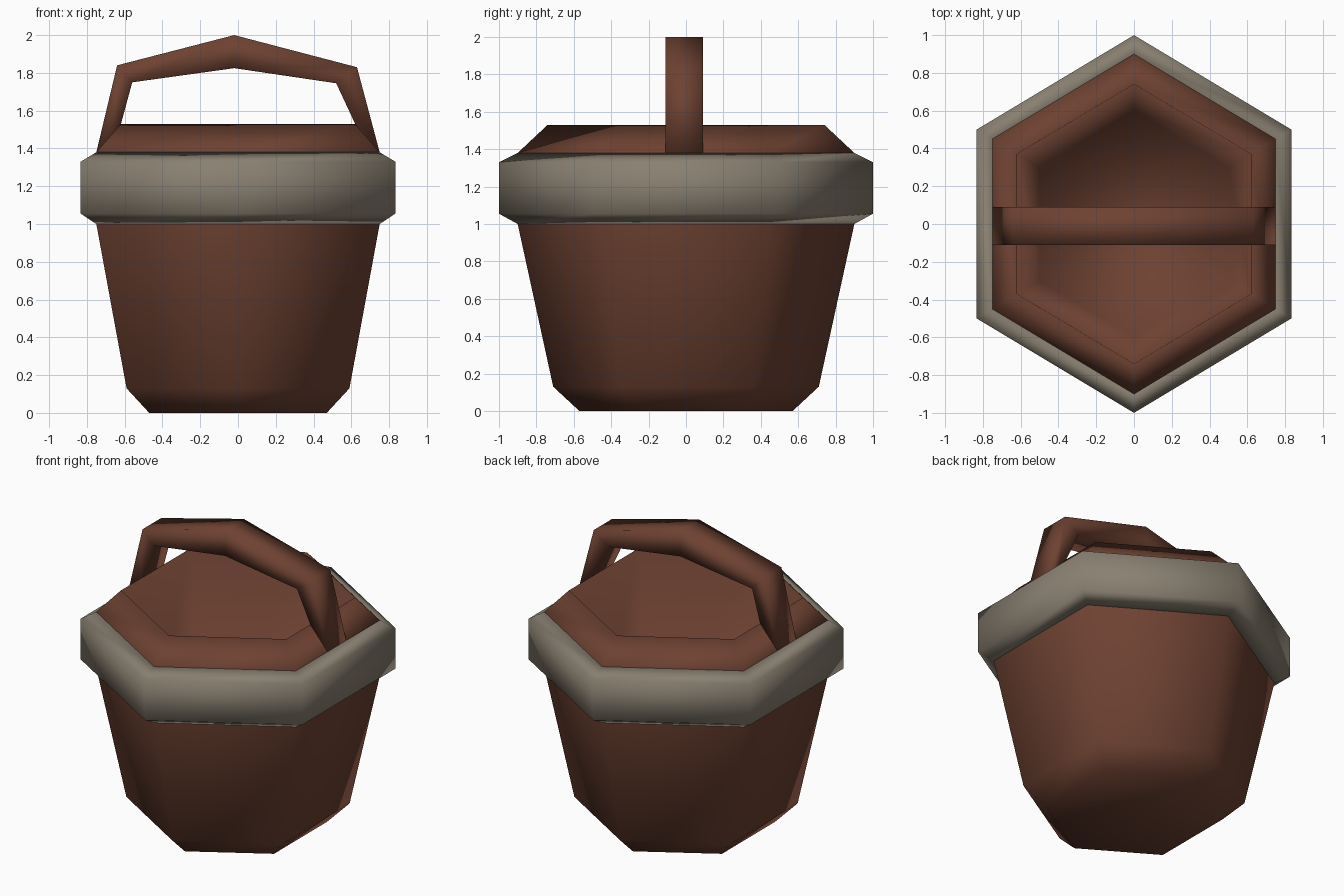
import bpy
import bmesh

cube = bpy.data.objects.get("Cube")
if cube:
    bpy.data.objects.remove(cube, do_unlink=True)


def make_material(name, rgb):
    mat = bpy.data.materials.new(name)
    mat.use_nodes = True
    mat.diffuse_color = (*rgb, 1)
    bsdf = mat.node_tree.nodes["Principled BSDF"]
    bsdf.inputs["Base Color"].default_value = (*rgb, 1)
    bsdf.inputs["Roughness"].default_value = 0.8
    return mat


def finish(bm, name, mat):
    bmesh.ops.recalc_face_normals(bm, faces=bm.faces)
    for face in bm.faces:
        face.smooth = True
    mesh = bpy.data.meshes.new(name)
    bm.to_mesh(mesh)
    bm.free()
    mesh.materials.append(mat)
    obj = bpy.data.objects.new(name, mesh)
    bpy.context.collection.objects.link(obj)
    return obj


def hex_ring(bm, half_x, half_y, z):
    """Six-sided ring with points at the front and back."""
    h = half_y / 2
    corners = [(0, -half_y), (half_x, -h), (half_x, h),
               (0, half_y), (-half_x, h), (-half_x, -h)]
    return [bm.verts.new((x, y, z)) for x, y in corners]


def bridge(bm, a, b):
    n = len(a)
    for i in range(n):
        j = (i + 1) % n
        bm.faces.new((a[i], a[j], b[j], b[i]))


def hex_loft(name, profile, mat, closed_loop=False):
    """Loft hexagons through (half_x, half_y, z) steps, capped or joined up."""
    bm = bmesh.new()
    rings = [hex_ring(bm, *step) for step in profile]
    for a, b in zip(rings, rings[1:]):
        bridge(bm, a, b)
    if closed_loop:
        bridge(bm, rings[-1], rings[0])
    else:
        bm.faces.new(rings[0])
        bm.faces.new(rings[-1])
    return finish(bm, name, mat)


brown = make_material("brown wood", (0.155, 0.054, 0.032))
grey = make_material("warm grey band", (0.25, 0.215, 0.165))

# Bucket: outer wall, sloping lip, then the hollow inside and its floor
hex_loft("bucket_body", [
    (0.47, 0.57, 0), (0.59, 0.71, 0.13), (0.75, 0.90, 1.0), (0.75, 0.90, 1.38),
    (0.62, 0.74, 1.53), (0.50, 0.60, 0.15)], brown)

# Bevelled band around the top
hex_loft("rim_band", [
    (0.75, 0.90, 1.0), (0.833, 1.0, 1.055), (0.833, 1.0, 1.33),
    (0.75, 0.90, 1.38)], grey, closed_loop=True)

# Handle: rectangular sections following outer and inner outlines
outer = [(-0.75, 1.38), (-0.64, 1.84), (-0.02, 2.0), (0.63, 1.83), (0.75, 1.38)]
inner = [(-0.66, 1.38), (-0.56, 1.75), (-0.02, 1.825), (0.52, 1.745), (0.69, 1.38)]
bm = bmesh.new()
sections = []
for (ox, oz), (ix, iz) in zip(outer, inner):
    corners = [(ox, -0.11, oz), (ox, 0.09, oz), (ix, 0.09, iz), (ix, -0.11, iz)]
    sections.append([bm.verts.new(c) for c in corners])
for a, b in zip(sections, sections[1:]):
    bridge(bm, a, b)
bm.faces.new(sections[0])
bm.faces.new(sections[-1])
finish(bm, "handle", brown)
